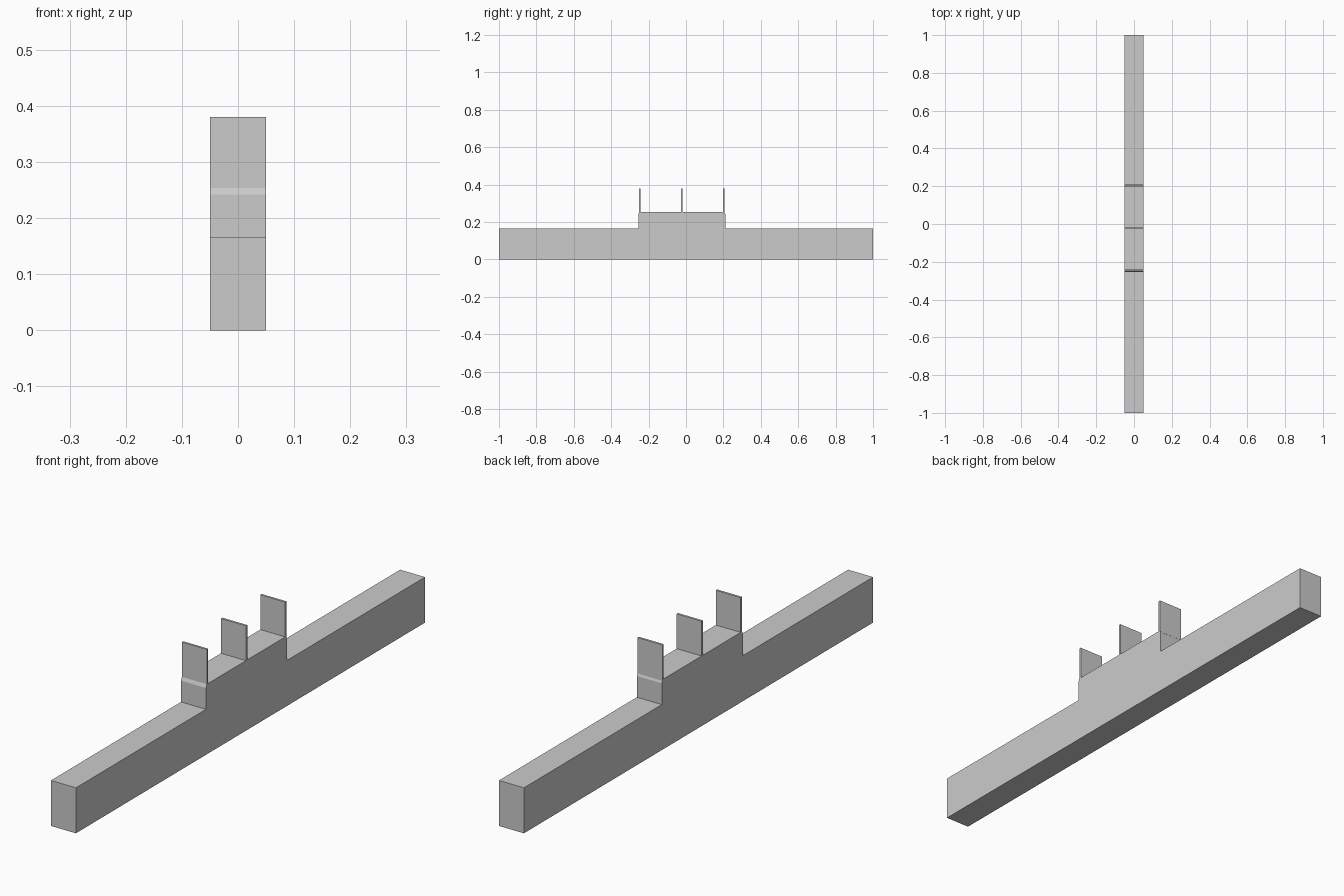
import bpy
import bmesh

cube = bpy.data.objects.get("Cube")
if cube:
    bpy.data.objects.remove(cube, do_unlink=True)

HALF_WIDTH = 0.05

grey = bpy.data.materials.new("plain grey")
grey.use_nodes = True
colour = (0.6, 0.6, 0.6, 1)
grey.diffuse_color = colour
grey.node_tree.nodes["Principled BSDF"].inputs["Base Color"].default_value = colour


def extrude_profile(name, profile):
    """Sweep a (y, z) outline across the full width."""
    bm = bmesh.new()
    face = bm.faces.new([bm.verts.new((-HALF_WIDTH, y, z)) for y, z in profile])
    swept = bmesh.ops.extrude_face_region(bm, geom=[face])["geom"]
    verts = [v for v in swept if isinstance(v, bmesh.types.BMVert)]
    bmesh.ops.translate(bm, verts=verts, vec=(2 * HALF_WIDTH, 0, 0))
    bmesh.ops.recalc_face_normals(bm, faces=bm.faces)
    mesh = bpy.data.meshes.new(name)
    bm.to_mesh(mesh)
    bm.free()
    mesh.materials.append(grey)
    obj = bpy.data.objects.new(name, mesh)
    bpy.context.collection.objects.link(obj)


# Long beam with a raised middle whose top edges are slightly chamfered
extrude_profile("beam", [
    (-1, 0), (1, 0), (1, 0.165), (0.21, 0.165), (0.21, 0.242), (0.205, 0.254),
    (-0.25, 0.254), (-0.255, 0.242), (-0.255, 0.165), (-1, 0.165)])

# Three thin upright plates across the raised middle
for name, y in (("front", -0.246), ("middle", -0.022), ("back", 0.203)):
    a, b = y - 0.004, y + 0.004
    extrude_profile(name + "_plate", [(a, 0.25), (b, 0.25), (b, 0.38), (a, 0.38)])
